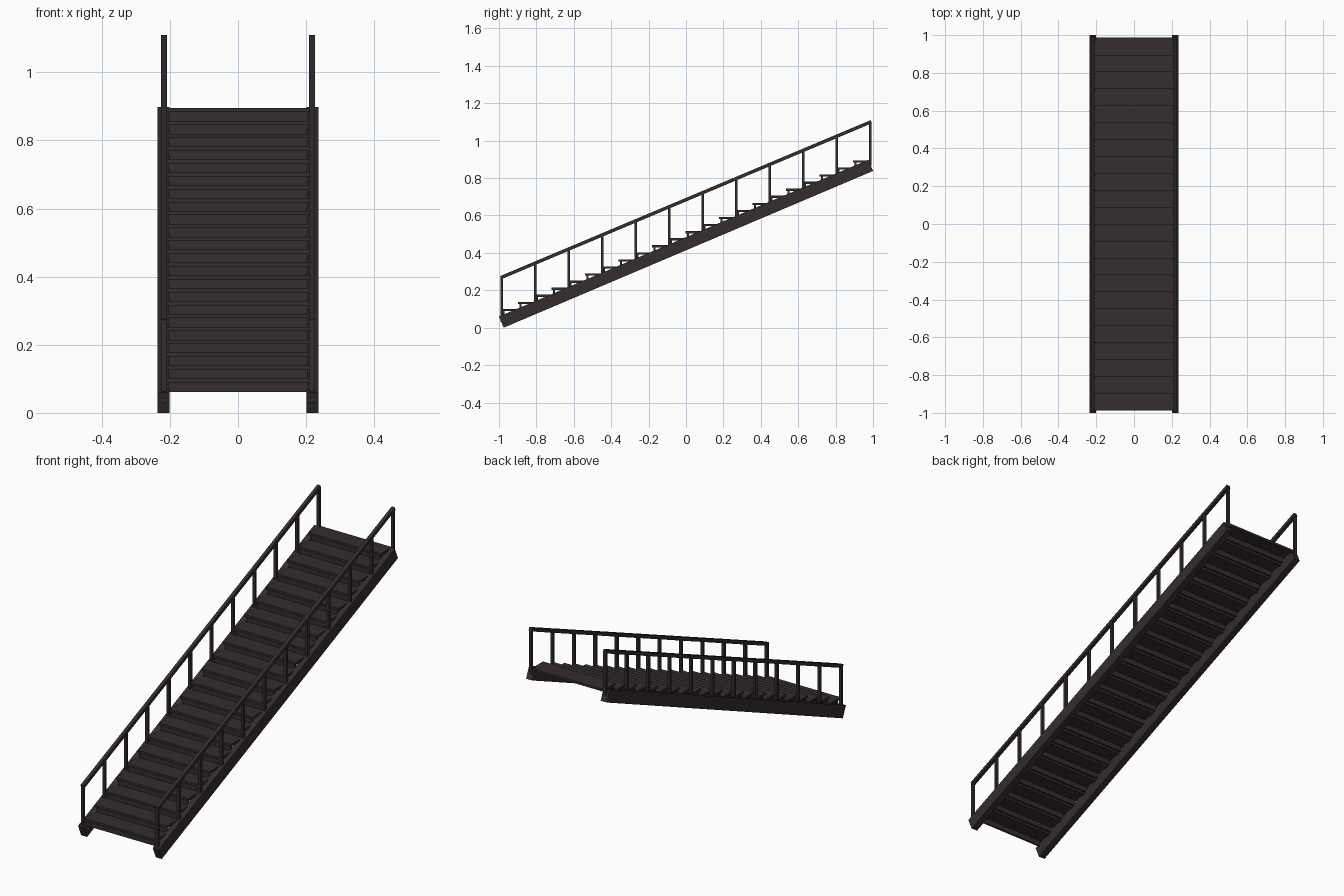
import bpy
import bmesh
from math import atan2, cos, sin, hypot
from mathutils import Matrix, Vector

default = bpy.data.objects.get("Cube")
if default:
    bpy.data.objects.remove(default, do_unlink=True)

STEPS = 22
RUN = 1.97 / STEPS
RISE = 0.0378
START = -0.985
FIRST_TOP = 0.101
SLOPE = atan2(0.838, 1.975)

paint = bpy.data.materials.new("dark_brown_metal")
paint.use_nodes = True
colour = (0.036, 0.026, 0.026, 1)
paint.diffuse_color = colour
paint.node_tree.nodes["Principled BSDF"].inputs["Base Color"].default_value = colour


def boxes(name, items):
    """One object from boxes given as (centre, size, tilt about x)."""
    bm = bmesh.new()
    for centre, size, tilt in items:
        matrix = (Matrix.Translation(Vector(centre))
                  @ Matrix.Rotation(tilt, 4, 'X')
                  @ Matrix.Diagonal((*size, 1)))
        bmesh.ops.create_cube(bm, size=1, matrix=matrix)
    mesh = bpy.data.meshes.new(name)
    bm.to_mesh(mesh)
    bm.free()
    mesh.materials.append(paint)
    obj = bpy.data.objects.new(name, mesh)
    bpy.context.collection.objects.link(obj)
    return obj


# Treads with a small nosing, and closed risers beneath their front edges
tread_thick = 0.012
nosing = 0.005
treads, risers = [], []
for i in range(STEPS):
    y = START + i * RUN
    top = FIRST_TOP + i * RISE
    treads.append(((0, y + RUN / 2, top - tread_thick / 2),
                   (0.424, RUN + nosing, tread_thick), 0))
    height = RISE - tread_thick + 0.002
    risers.append(((0, y + nosing + 0.005, top - tread_thick - height / 2),
                   (0.41, 0.01, height), 0))
boxes("treads", treads)
boxes("risers", risers)

# Stringers, handrails and posts on both sides
rail_low, rail_high = Vector((0, -0.985, 0.27)), Vector((0, 0.985, 1.099))
rail_mid = (rail_low + rail_high) / 2
rail_vec = rail_high - rail_low
rail_tilt = atan2(rail_vec.z, rail_vec.y)
POSTS = 12
for side, x in (("left", 1), ("right", -1)):
    boxes(side + "_stringer",
          [((x * 0.2185, 0, 0.449), (0.035, hypot(1.975, 0.838), 0.065), SLOPE)])
    boxes(side + "_handrail",
          [((x * 0.2175, 0, rail_mid.z),
            (0.018, rail_vec.length + 0.012, 0.018), rail_tilt)])
    posts = []
    for i in range(POSTS):
        point = rail_low.lerp(rail_high, i / (POSTS - 1))
        foot = 0.449 + point.y * sin(SLOPE) / cos(SLOPE)
        posts.append(((x * 0.2175, point.y, (foot + point.z) / 2),
                      (0.015, 0.014, point.z - foot), 0))
    boxes(side + "_posts", posts)
